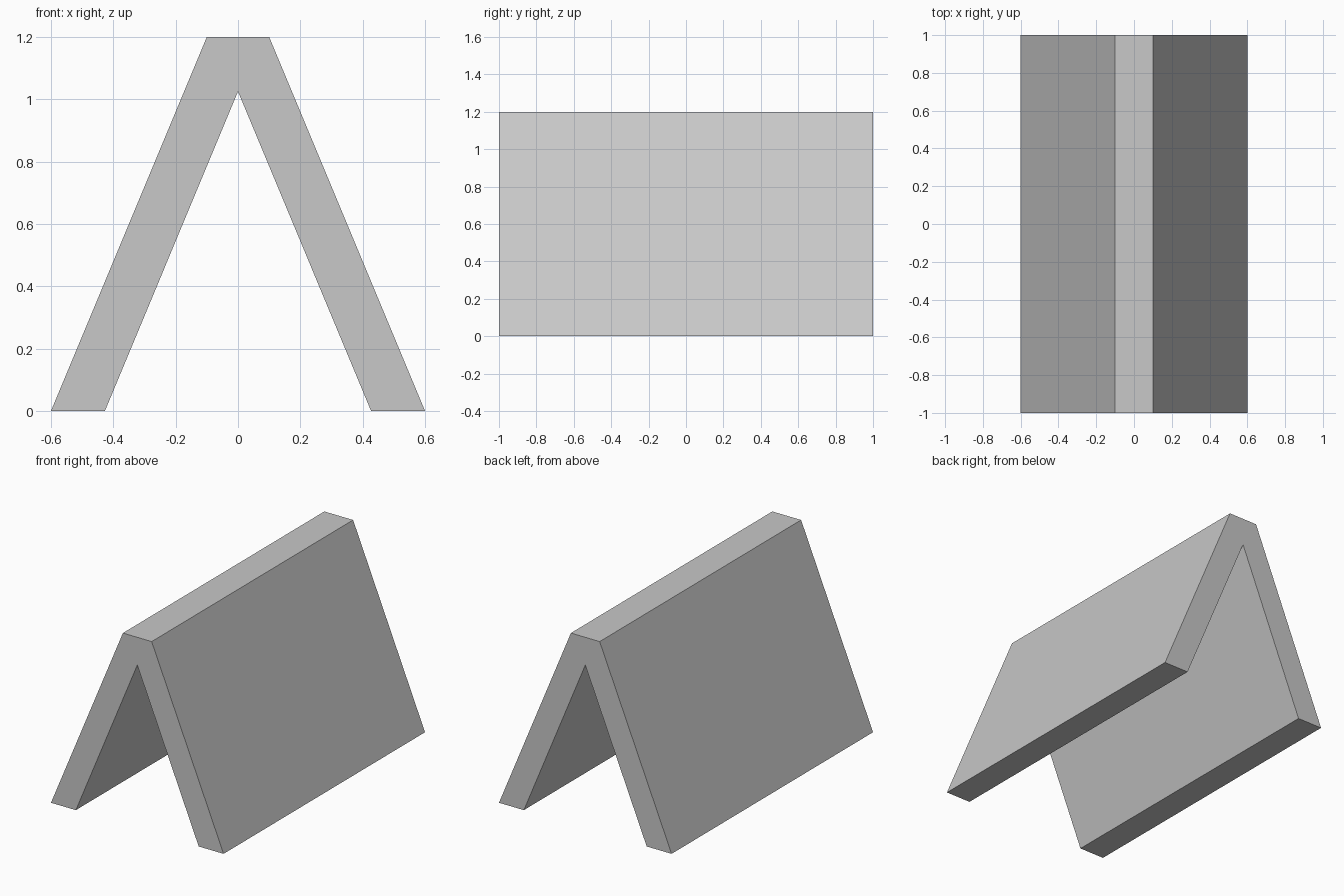
import bpy
import bmesh

cube = bpy.data.objects.get("Cube")
if cube:
    bpy.data.objects.remove(cube, do_unlink=True)

# Plain grey material
GREY = (0.58, 0.58, 0.58, 1.0)
grey = bpy.data.materials.new("plain_grey")
grey.use_nodes = True
grey.diffuse_color = GREY
grey.node_tree.nodes["Principled BSDF"].inputs["Base Color"].default_value = GREY


def extrude_profile(name, points, length, material):
    """Sweep a closed x-z outline along y, centred on y = 0."""
    bm = bmesh.new()
    face = bm.faces.new([bm.verts.new((x, -length / 2, z)) for x, z in points])
    swept = bmesh.ops.extrude_face_region(bm, geom=[face], use_keep_orig=True)
    moved = [v for v in swept["geom"] if isinstance(v, bmesh.types.BMVert)]
    bmesh.ops.translate(bm, verts=moved, vec=(0, length, 0))
    bmesh.ops.recalc_face_normals(bm, faces=bm.faces[:])
    mesh = bpy.data.meshes.new(name)
    bm.to_mesh(mesh)
    bm.free()
    mesh.materials.append(material)
    obj = bpy.data.objects.new(name, mesh)
    bpy.context.collection.objects.link(obj)
    return obj


# Two sloping panels joined under a flat ridge, mirrored about x = 0
half = [(0.1, 1.2), (0.6, 0.0), (0.427, 0.0)]
inner_apex = (0.0, 1.025)
outline = half + [inner_apex] + [(-x, z) for x, z in reversed(half)]
extrude_profile("tent_frame", outline, 2.0, grey)
